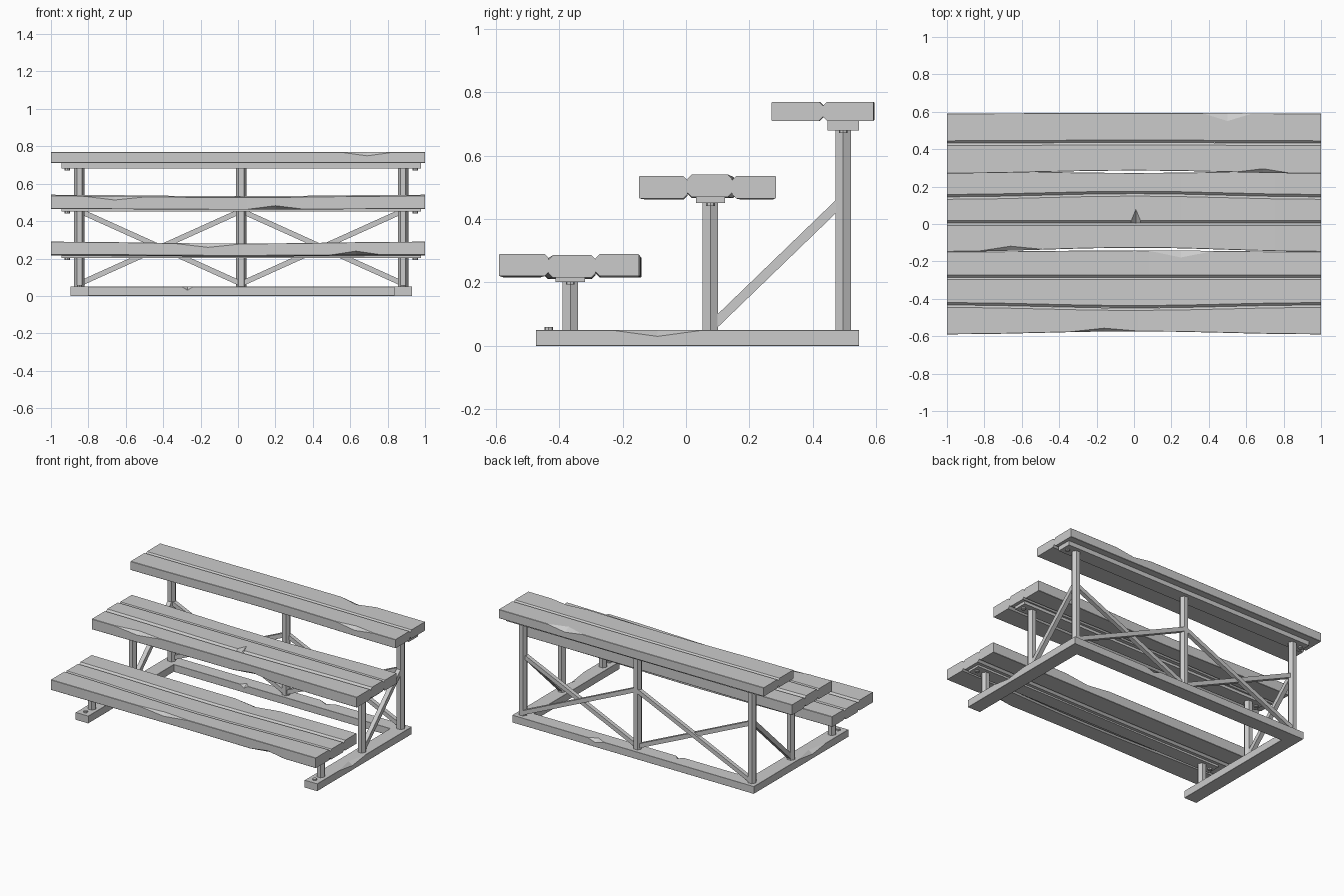
import bpy, bmesh, math
from mathutils import Vector, Matrix

if "Cube" in bpy.data.objects:
    bpy.data.objects.remove(bpy.data.objects["Cube"])

CX = 0.0175          # the frame sits slightly off the seat centre
SIDES = (CX - 0.865, CX + 0.865)


def finish(name, bm):
    bmesh.ops.recalc_face_normals(bm, faces=bm.faces)
    me = bpy.data.meshes.new(name)
    bm.to_mesh(me)
    bm.free()
    ob = bpy.data.objects.new(name, me)
    bpy.context.collection.objects.link(ob)
    return ob


def wave(end, bulge):
    """Plank edge that is straight at both ends and bulges in the middle."""
    return lambda x: end + bulge * (1 + math.cos(math.pi * x)) / 2


def flat(v):
    return lambda x: v


def beam(name, xs, front, back, bottom, top, bevels, chips=(), matrix=None):
    """Worn board along x; corners: 0 front-bottom, 1 back-bottom, 2 back-top, 3 front-top.
    chips: (corner, x, half width, depth in y)."""
    stations = set(xs)
    for _, c, w, _ in chips:
        stations |= {c - w, c, c + w}
    bm = bmesh.new()
    rings = []
    for x in sorted(stations):
        f, b, lo, hi = front(x), back(x), bottom(x), top(x)
        cut = [[v, v] for v in bevels]
        for k, c, w, dy in chips:
            s = max(0, 1 - abs(x - c) / w)
            cut[k][0] += dy * s
            cut[k][1] += 0.019 * s
        (y0, z0), (y1, z1), (y2, z2), (y3, z3) = cut
        pts = [(f, lo + z0), (f + y0, lo), (b - y1, lo), (b, lo + z1),
               (b, hi - z2), (b - y2, hi), (f + y3, hi), (f, hi - z3)]
        rings.append([bm.verts.new((x, y, z)) for y, z in pts])
    for r, s in zip(rings, rings[1:]):
        for i in range(8):
            j = (i + 1) % 8
            bm.faces.new((r[i], r[j], s[j], s[i]))
    bm.faces.new(rings[0])
    bm.faces.new(rings[-1])
    if matrix:
        bm.transform(matrix)
    return finish(name, bm)


def box(name, x0, x1, y0, y1, z0, z1):
    bm = bmesh.new()
    bmesh.ops.create_cube(bm, size=1)
    bm.transform(Matrix.Translation(((x0 + x1) / 2, (y0 + y1) / 2, (z0 + z1) / 2))
                 @ Matrix.Diagonal((x1 - x0, y1 - y0, z1 - z0, 1)))
    return finish(name, bm)


def rod(name, a, b, radius, sides, spin=0):
    a, b = Vector(a), Vector(b)
    d = b - a
    bm = bmesh.new()
    bmesh.ops.create_cone(bm, cap_ends=True, segments=sides, radius1=radius,
                          radius2=radius, depth=d.length)
    rot = d.to_track_quat('Z', 'Y').to_matrix().to_4x4()
    bm.transform(Matrix.Translation((a + b) / 2) @ rot @ Matrix.Rotation(spin, 4, 'Z'))
    return finish(name, bm)


# Seat planks: wavy joints, bevelled grooves and chipped outer edges
XS = [-1 + i * 0.25 for i in range(9)]
TINY, GROOVE = 0.002, 0.013


def seat(name, z0, z1, sag, mid_lift, joints, chips):
    edges = [wave(*j) for j in joints]
    n = len(edges) - 1
    for i in range(n):
        fb = GROOVE if i > 0 else TINY
        bb = GROOVE if i < n - 1 else TINY
        up = mid_lift if 0 < i < n - 1 else 0
        beam(f"{name}_seat_plank_{i + 1}", XS, edges[i], edges[i + 1],
             wave(z0 + up, sag / 2), wave(z1 + up, sag), (fb, bb, bb, fb),
             chips.get(i, ()))


seat("lower", .22, .29, -.01, -.004,
     [(-.59, .016), (-.433, -.016), (-.285, 0), (-.148, .007)],
     {0: [(3, -.16, .18, .016), (0, .63, .13, .03)], 2: [(2, .25, .17, .035)]})
seat("middle", .465, .536, -.008, .005,
     [(-.148, .021), (.005, 0), (.145, .017), (.284, -.011)],
     {0: [(3, -.66, .17, .022), (0, .2, .15, .03)], 1: [(3, .01, .025, .06)]})
seat("upper", .71, .77, 0, 0,
     [(.27, .016), (.432, .004), (.591, .003)],
     {0: [(3, .69, .14, .02)], 1: [(2, .5, .13, .04)]})

# Rails under the seats, with bolts, and hexagonal posts
for name, py, z0, z1, half in (("lower", -.365, .202, .232, .046),
                               ("middle", .077, .45, .48, .046),
                               ("upper", .496, .68, .716, .049)):
    box(f"{name}_rail", CX - .96, CX + .96, py - half, py + half, z0, z1)
    for i, sx in enumerate((-1, 1)):
        x = CX + sx * .93
        rod(f"{name}_rail_bolt_{i + 1}", (x, py, z0 - .009), (x, py, z0 + .005), .014, 8)
    for i, x in enumerate(SIDES + ((CX,) if name == "upper" else ())):
        rod(f"{name}_post_{i + 1}", (x, py, .045), (x, py, z0 + .005), .028, 6,
            math.pi / 2)

# Base: two side runners and a back beam, all chipped
for i, x in enumerate(SIDES):
    # local x runs along world y; local y runs along world -x
    m = Matrix.Translation((x, 0, 0)) @ Matrix.Rotation(math.pi / 2, 4, 'Z')
    beam(f"base_runner_{i + 1}", (-.473, .546), flat(-.0475), flat(.0475),
         flat(0), flat(.05), (.001,) * 4, [(3 if i else 2, -.09, .14, .03)], m)
    rod(f"runner_bolt_{i + 1}", (x, -.433, .045), (x, -.433, .059), .014, 8)
beam("base_back_beam", (SIDES[0] + .045, SIDES[1] - .045), flat(.45), flat(.546),
     flat(0), flat(.05), (.001,) * 4, [(3, -.27, .03, .03), (2, .3, .06, .03)])

for i, x in enumerate(SIDES):
    # Diagonal side brace
    rod(f"side_brace_{i + 1}", (x, .085, .065), (x, .492, .458), .021, 4, math.pi / 4)
    # Crossed braces between the back posts
    for j, (za, zb) in enumerate(((.065, .455), (.455, .065))):
        y = .492 + j * .012
        rod(f"cross_brace_{i + 1}_{j + 1}", (CX, y, za), (x, y, zb), .02, 4, math.pi / 4)
